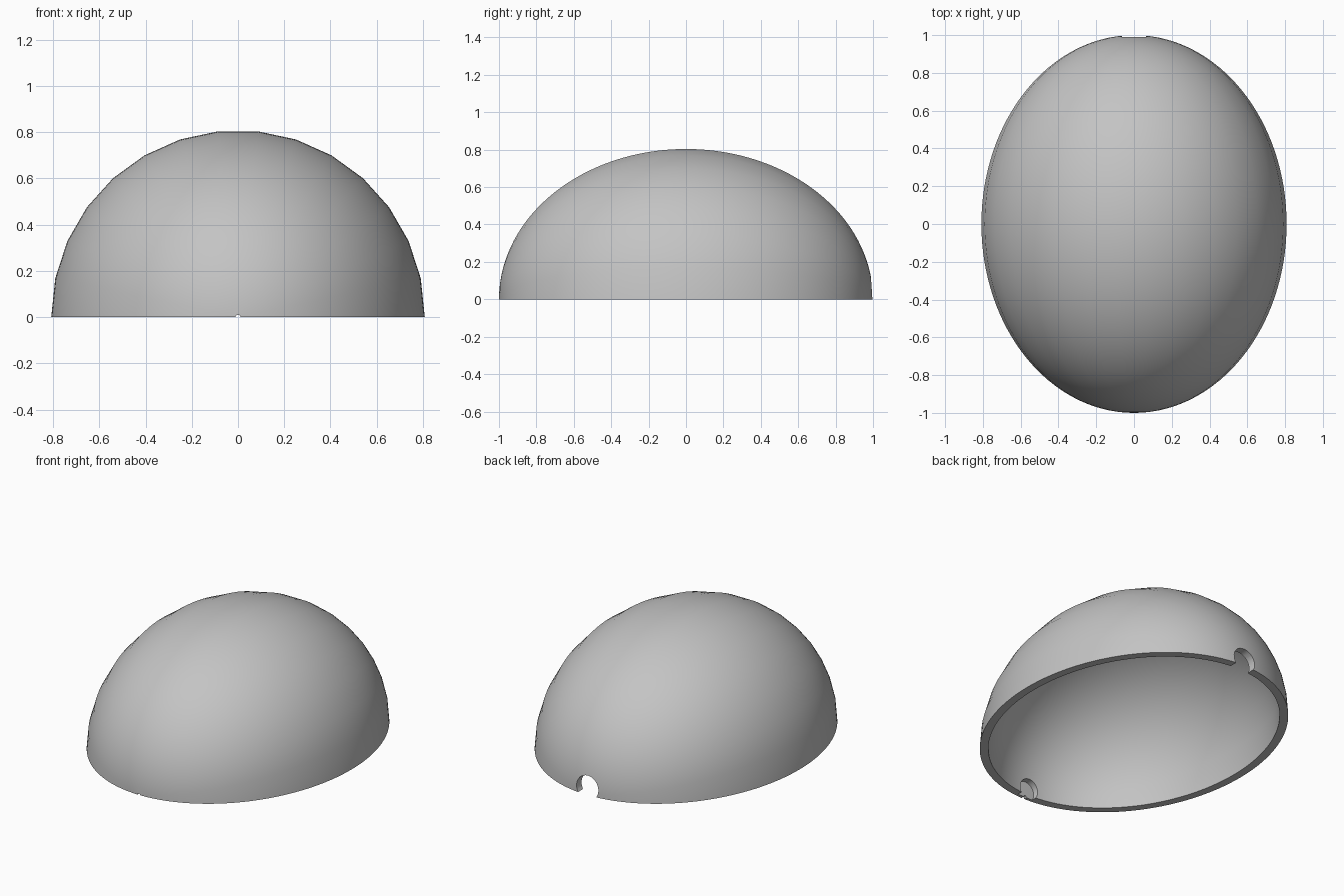
import bpy
import bmesh
from math import sin, cos, pi, asin, radians

cube = bpy.data.objects.get("Cube")
if cube:
    bpy.data.objects.remove(cube, do_unlink=True)

RADIUS, HALF_LENGTH, WALL = 0.808, 1.0, 0.05
TIP_HOLE = 0.01
STEPS, POINTS = 15, 64

grey = bpy.data.materials.new("plain grey")
grey.use_nodes = True
colour = (0.55, 0.55, 0.55, 1)
grey.diffuse_color = colour
grey.node_tree.nodes["Principled BSDF"].inputs["Base Color"].default_value = colour


def half_ellipse(radius, half_length):
    """Profile as (distance from axis, y), open at the tips by the tiny hole."""
    start = asin(TIP_HOLE / radius)
    angles = [start + (pi - 2 * start) * i / POINTS for i in range(POINTS + 1)]
    return [(radius * sin(a), -half_length * cos(a)) for a in angles]


def make_shell():
    outer = half_ellipse(RADIUS, HALF_LENGTH)
    inner = half_ellipse(RADIUS - WALL, HALF_LENGTH - WALL)
    loop = outer + inner[::-1]
    count = len(loop)
    bm = bmesh.new()
    # Half turn of the closed wall profile about the long axis
    rows = []
    for s in range(STEPS + 1):
        turn = pi * s / STEPS
        rows.append([bm.verts.new((r * cos(turn), y, r * sin(turn)))
                     for r, y in loop])
    for a, b in zip(rows, rows[1:]):
        for i in range(count):
            j = (i + 1) % count
            bm.faces.new((a[i], a[j], b[j], b[i]))
    # Flat rim on both sides
    for row in (rows[0], rows[-1]):
        for i in range(POINTS):
            bm.faces.new((row[i], row[i + 1],
                          row[count - 2 - i], row[count - 1 - i]))
    bmesh.ops.recalc_face_normals(bm, faces=bm.faces)
    mesh = bpy.data.meshes.new("half_shell")
    bm.to_mesh(mesh)
    bm.free()
    mesh.materials.append(grey)
    obj = bpy.data.objects.new("half_shell", mesh)
    bpy.context.collection.objects.link(obj)
    return obj


def cut_round_hole(target, radius, height, y_from, y_to):
    bpy.ops.mesh.primitive_cylinder_add(
        vertices=30, radius=radius, depth=y_to - y_from,
        location=(0, (y_from + y_to) / 2, height), rotation=(pi / 2, 0, 0))
    cutter = bpy.context.object
    cutter.name = "hole_cutter"
    cutter.hide_render = True
    cutter.data.materials.append(grey)
    mod = target.modifiers.new("hole", "BOOLEAN")
    mod.operation = "DIFFERENCE"
    mod.solver = "EXACT"
    mod.object = cutter
    bpy.ops.object.select_all(action="DESELECT")
    bpy.context.view_layer.objects.active = target
    target.select_set(True)
    bpy.ops.object.modifier_apply(modifier=mod.name)
    bpy.data.objects.remove(cutter, do_unlink=True)


shell = make_shell()
# Open notch through the back wall, shallow pocket inside the front wall
cut_round_hole(shell, 0.077, 0.042, 0.8, 1.2)
cut_round_hole(shell, 0.065, 0.037, -0.98, -0.8)

bpy.context.view_layer.objects.active = shell
shell.select_set(True)
bpy.ops.object.shade_smooth_by_angle(angle=radians(30))
